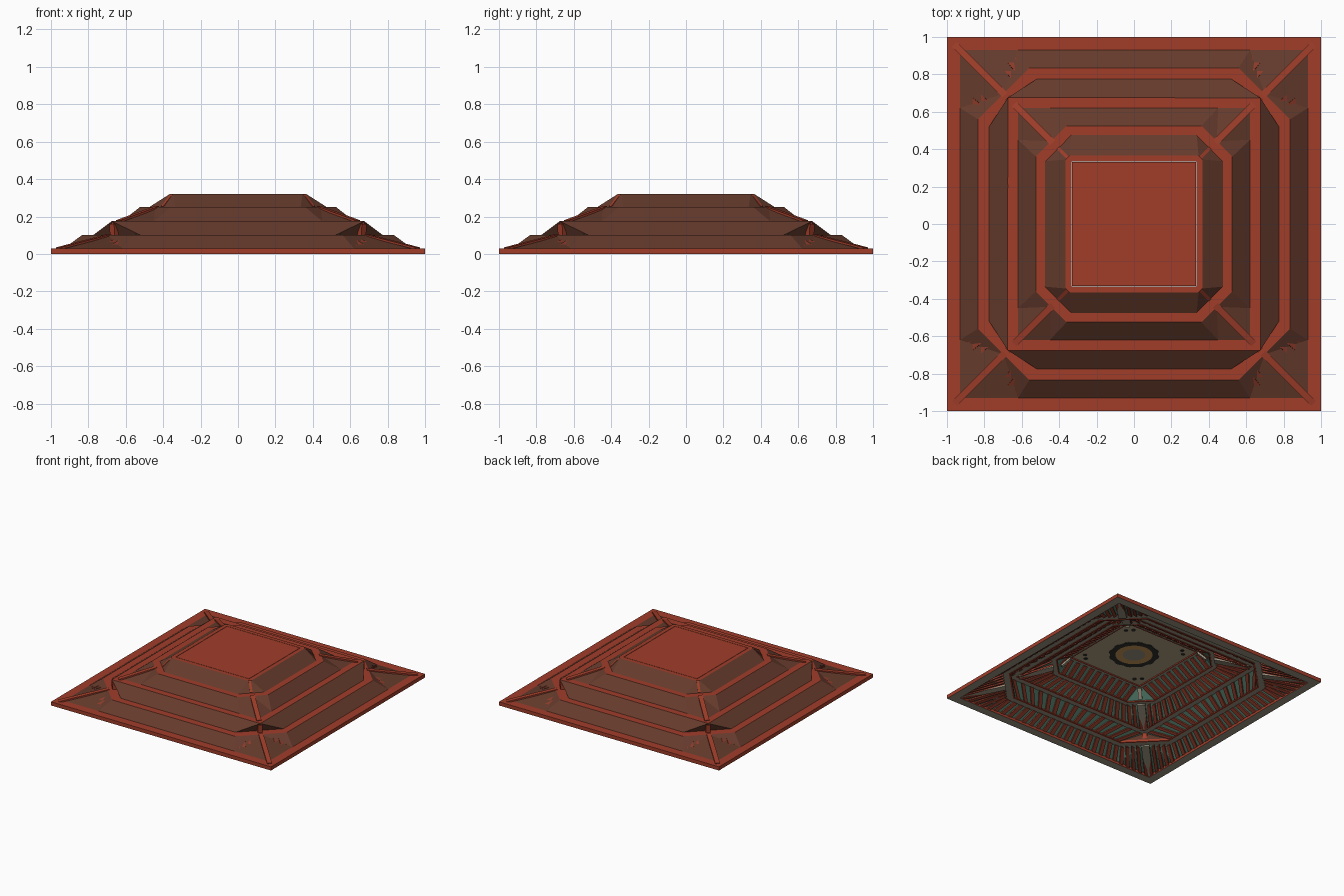
import bpy, bmesh, math
from mathutils import Vector, Matrix

if "Cube" in bpy.data.objects:
    bpy.data.objects.remove(bpy.data.objects["Cube"])


def material(name, rgb):
    m = bpy.data.materials.new(name)
    m.diffuse_color = (*rgb, 1)
    m.use_nodes = True
    m.node_tree.nodes["Principled BSDF"].inputs["Base Color"].default_value = m.diffuse_color
    return m


RED = material("red_lacquer", (0.355, 0.048, 0.023))
RIB_RED = material("deep_red_rib", (0.26, 0.042, 0.022))
BROWN = material("brown_panel", (0.13, 0.043, 0.025))
GREEN = material("dull_green", (0.085, 0.20, 0.145))
GREY = material("grey_wood", (0.33, 0.29, 0.215))
TAN = material("tan_ceiling", (0.45, 0.35, 0.225))
DARK = material("near_black", (0.03, 0.03, 0.025))
OCHRE = material("ochre", (0.60, 0.31, 0.10))


def finish(name, bm, mats, recalc=True, under=False):
    """Turn a bmesh into an object; under=True gives undersides the second material."""
    if recalc:
        bmesh.ops.recalc_face_normals(bm, faces=bm.faces)
    bm.normal_update()
    if under:
        for f in bm.faces:
            f.material_index = 1 if f.normal.z < -0.5 else 0
    me = bpy.data.meshes.new(name)
    bm.to_mesh(me)
    bm.free()
    for m in mats:
        me.materials.append(m)
    ob = bpy.data.objects.new(name, me)
    bpy.context.collection.objects.link(ob)
    return ob


def quarter(q):
    return Matrix.Rotation(q * math.pi / 2, 3, 'Z')


def ring(r, k, z, square=False):
    """12 points: both ends of each side plus one corner point per quarter."""
    m = r if square else (r + k) / 2
    return [quarter(q) @ Vector(p) for q in range(4)
            for p in ((r, -k, z), (r, k, z), (m, m, z))]


def loft(bm, loops):
    """Closed band of quads through the loops and back to the first."""
    vs = [[bm.verts.new(p) for p in lp] for lp in loops]
    n = len(vs[0])
    for a, b in zip(vs, vs[1:] + vs[:1]):
        for i in range(n):
            j = (i + 1) % n
            bm.faces.new((a[i], a[j], b[j], b[i]))


def skin(bm, lo, hi, flip=False, corners=True):
    """Sloping facets; corner quads are split along the same diagonal every time."""
    a = [bm.verts.new(p) for p in lo]
    b = [bm.verts.new(p) for p in hi]
    for i in range(12):
        j = (i + 1) % 12
        if i % 3 and not corners:
            continue
        if i % 3 == 0:
            fs = [(a[i], a[j], b[j], b[i])]
        elif i % 3 == 1:
            fs = [(a[i], a[j], b[j]), (a[i], b[j], b[i])]
        else:
            fs = [(a[i], a[j], b[i]), (a[j], b[j], b[i])]
        for f in fs:
            bm.faces.new(f[::-1] if flip else f)


def beam(bm, a, b, side, w, up, down):
    """Box from a to b, w wide, reaching up above and down below the line."""
    s = side.normalized() * w / 2
    n = (b - a).cross(side).normalized()
    n = n if n.z >= 0 else -n
    prof = [(-1, up), (1, up), (1, -down), (-1, -down)]
    v = [[bm.verts.new(p + s * i + n * j) for i, j in prof] for p in (a, b)]
    bm.faces.new(v[0])
    bm.faces.new(v[1])
    for i in range(4):
        j = (i + 1) % 4
        bm.faces.new((v[0][i], v[0][j], v[1][j], v[1][i]))


def lower(pts, dz):
    return [p - Vector((0, 0, dz)) for p in pts]


# Flat frames: (name, outer ring, inner ring, thickness)
frames = [
    ("rim_frame", ring(1.0, 0.66, 0.03, True), ring(0.93, 0.62, 0.03, True), 0.03),
    ("lower_octagon_frame", ring(0.835, 0.56, 0.10), ring(0.775, 0.52, 0.10), 0.014),
    ("middle_square_frame", ring(0.675, 0.66, 0.175, True),
     ring(0.62, 0.45, 0.175, True), 0.014),
    ("upper_octagon_frame", ring(0.525, 0.36, 0.25), ring(0.475, 0.335, 0.25), 0.014),
    ("top_square_frame", ring(0.365, 0.345, 0.32), ring(0.334, 0.32, 0.32, True), 0.012),
]
for name, outer, inner, thick in frames:
    bm = bmesh.new()
    loft(bm, [outer, inner, lower(inner, thick), lower(outer, thick)])
    finish(name, bm, [RED, GREY], under=True)
    # Narrow red trim along the inner lower edge of each raised frame
    if thick < 0.02:
        edge = [i.lerp(o, 0.2) for i, o in zip(inner, outer)]
        bm = bmesh.new()
        loft(bm, [lower(edge, thick - 0.001), lower(inner, thick - 0.001),
                  lower(inner, thick + 0.003), lower(edge, thick + 0.003)])
        finish(name + "_trim", bm, [RED])

# Sloping tiers between frames: outer skin, inner lining, ribs
for t in range(4):
    lo, hi = frames[t][2], frames[t + 1][1]
    overhang = t == 1
    bm = bmesh.new()
    skin(bm, lo, hi)
    finish(f"tier_{t + 1}_panels", bm, [BROWN], recalc=False)

    bm = bmesh.new()
    skin(bm, lower(lo, 0.008), lower(hi, 0.008), flip=True, corners=not overhang)
    finish(f"tier_{t + 1}_lining", bm, [GREEN], recalc=False)

    bm = bmesh.new()
    for i in range(12):
        if i % 3 and (overhang or t == 3):
            continue
        j = (i + 1) % 12
        n = max(1, round((lo[j] - lo[i]).length / 0.068))
        for s in range(n):
            f = (s + 0.5) / n
            a, b = lo[i].lerp(lo[j], f), hi[i].lerp(hi[j], f)
            drop = Vector((0, 0, 0.008 if i % 3 == 0 else 0.014))
            beam(bm, a - drop, b - drop, lo[j] - lo[i], 0.034, 0, 0.012)
    finish(f"tier_{t + 1}_ribs", bm, [RIB_RED])

# Diagonal hip beams on top, with wider grey beams beneath
hips = [("lower_hip", (0.96, 0.032), (0.69, 0.102), 0.036),
        ("middle_hip", (0.64, 0.177), (0.435, 0.252), 0.036),
        ("top_hip", (0.405, 0.252), (0.354, 0.318), 0.018)]
for name, (ra, za), (rb, zb), w in hips:
    top, below = bmesh.new(), bmesh.new()
    for q in range(4):
        a = quarter(q) @ Vector((ra, ra, za))
        b = quarter(q) @ Vector((rb, rb, zb))
        side = quarter(q) @ Vector((1, -1, 0))
        beam(top, a, b, side, w, 0.003, 0.008)
        beam(below, a.lerp(b, 0.1), b, side, w * 1.7, -0.02, 0.034)
    finish(name + "_beams", top, [RED])
    finish(name + "_soffits", below, [GREY])

# Short posts under the overhanging corners of the middle frame
bm = bmesh.new()
for q in range(4):
    beam(bm, quarter(q) @ Vector((0.66, 0.66, 0.088)), quarter(q) @ Vector((0.664, 0.664, 0.162)),
         quarter(q) @ Vector((1, -1, 0)), 0.036, 0.012, 0.016)
finish("corner_posts", bm, [RED])

# Centre ceiling plate, separated from its frame by a fine gap
bm = bmesh.new()
bmesh.ops.create_cube(bm, size=1, matrix=Matrix.Translation((0, 0, 0.316))
                      @ Matrix.Diagonal((0.662, 0.662, 0.008, 1)))
finish("centre_plate", bm, [RED, TAN], under=True)


def disc(name, r_out, r_in, h, mat, teeth=False):
    """Annulus hanging under the plate; optional toothed outline."""
    n, z = 48, 0.3125

    def circle(r, zz, toothed):
        return [Vector((math.cos(i * math.tau / n), math.sin(i * math.tau / n), 0))
                * (r - (0.01 if toothed and (i // 2) % 2 else 0))
                + Vector((0, 0, zz)) for i in range(n)]
    bm = bmesh.new()
    loft(bm, [circle(r_out, z, teeth), circle(r_in, z, False),
              circle(r_in, z - h, False), circle(r_out, z - h, teeth)])
    finish(name, bm, [mat])


# Round painted medallion under the plate
disc("medallion_outer_ring", 0.19, 0.14, 0.004, DARK, teeth=True)
disc("medallion_middle_ring", 0.14, 0.085, 0.004, OCHRE)
disc("medallion_centre", 0.085, 0.001, 0.004, GREY)

# Small dark ornaments in the plate corners
bm = bmesh.new()
for sx in (-1, 1):
    for sy in (-1, 1):
        for x, y in ((0.28, 0.24), (0.24, 0.28)):
            bmesh.ops.create_cone(bm, cap_ends=True, segments=8, radius1=0.016,
                                  radius2=0.016, depth=0.006,
                                  matrix=Matrix.Translation((sx * x, sy * y, 0.311)))
finish("corner_ornaments", bm, [DARK])
